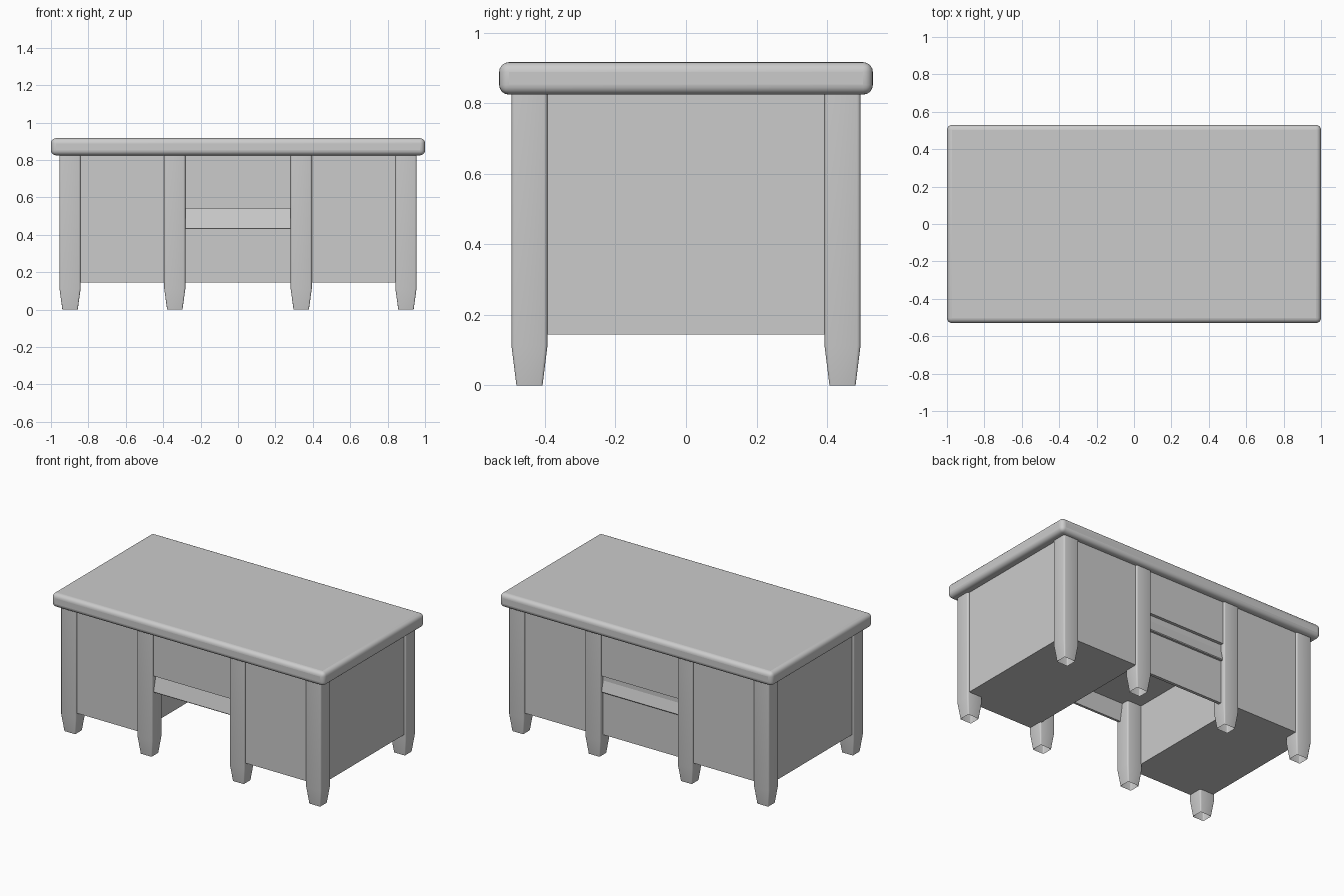
import bpy, bmesh, math

if "Cube" in bpy.data.objects:
    bpy.data.objects.remove(bpy.data.objects["Cube"])


def finish(name, bm):
    bmesh.ops.recalc_face_normals(bm, faces=bm.faces[:])
    mesh = bpy.data.meshes.new(name)
    bm.to_mesh(mesh)
    bm.free()
    ob = bpy.data.objects.new(name, mesh)
    bpy.context.collection.objects.link(ob)
    return ob


def box(name, lo, hi):
    bm = bmesh.new()
    bmesh.ops.create_cube(bm, size=1)
    for v in bm.verts:
        for i in range(3):
            v.co[i] = lo[i] if v.co[i] < 0 else hi[i]
    return finish(name, bm)


def smooth(ob, angle=35):
    bpy.ops.object.select_all(action='DESELECT')
    ob.select_set(True)
    bpy.context.view_layer.objects.active = ob
    bpy.ops.object.shade_smooth_by_angle(angle=math.radians(angle))


def leg(name, cx, cy):
    # rounded square sections: foot, start of taper, top; open underneath
    bm = bmesh.new()
    rings = []
    for z, hx, hy, r in ((0, .041, .037, .006), (.112, .0565, .051, .010), (.84, .0565, .051, .010)):
        ring = []
        for q, (sx, sy) in enumerate(((1, 1), (-1, 1), (-1, -1), (1, -1))):
            for k in range(4):
                a = math.radians(q * 90 + k * 30)
                ring.append(bm.verts.new((cx + sx * (hx - r) + r * math.cos(a),
                                          cy + sy * (hy - r) + r * math.sin(a), z)))
        rings.append(ring)
    for a, b in zip(rings, rings[1:]):
        for i in range(16):
            j = (i + 1) % 16
            bm.faces.new((a[i], a[j], b[j], b[i]))
    bm.faces.new(rings[-1])
    smooth(finish(name, bm))


def pull_band(name, side):
    # sloping strip below the centre drawer, leaning outwards at the bottom
    prof = ((.455, .545), (.482, .435), (.478, .43), (.462, .43), (.442, .545))
    bm = bmesh.new()
    ends = [[bm.verts.new((x, side * y, z)) for y, z in prof] for x in (-.3, .3)]
    for i in range(5):
        j = (i + 1) % 5
        bm.faces.new((ends[0][i], ends[0][j], ends[1][j], ends[1][i]))
    for e in ends:
        bm.faces.new(e)
    finish(name, bm)


# desk top with rounded edges
top = box("desk_top", (-1, -.53, .825), (1, .53, .917))
bev = top.modifiers.new("round", 'BEVEL')
bev.width, bev.segments = .028, 5
smooth(top)

# legs in two rows of four
for cy, row in ((-.444, "front"), (.444, "back")):
    for cx, pos in ((-.898, "outer_left"), (-.338, "inner_left"),
                    (.338, "inner_right"), (.898, "outer_right")):
        leg(f"{row}_leg_{pos}", cx, cy)

# pedestals on both sides
box("left_pedestal", (-.943, -.485, .145), (-.385, .485, .83))
box("right_pedestal", (.385, -.485, .145), (.943, .485, .83))

# centre drawer body, pull bands and back panel
box("centre_drawer", (-.386, -.485, .542), (.386, .485, .83))
pull_band("front_pull_band", -1)
pull_band("back_pull_band", 1)
box("back_panel", (-.386, .445, .145), (.386, .465, .545))
